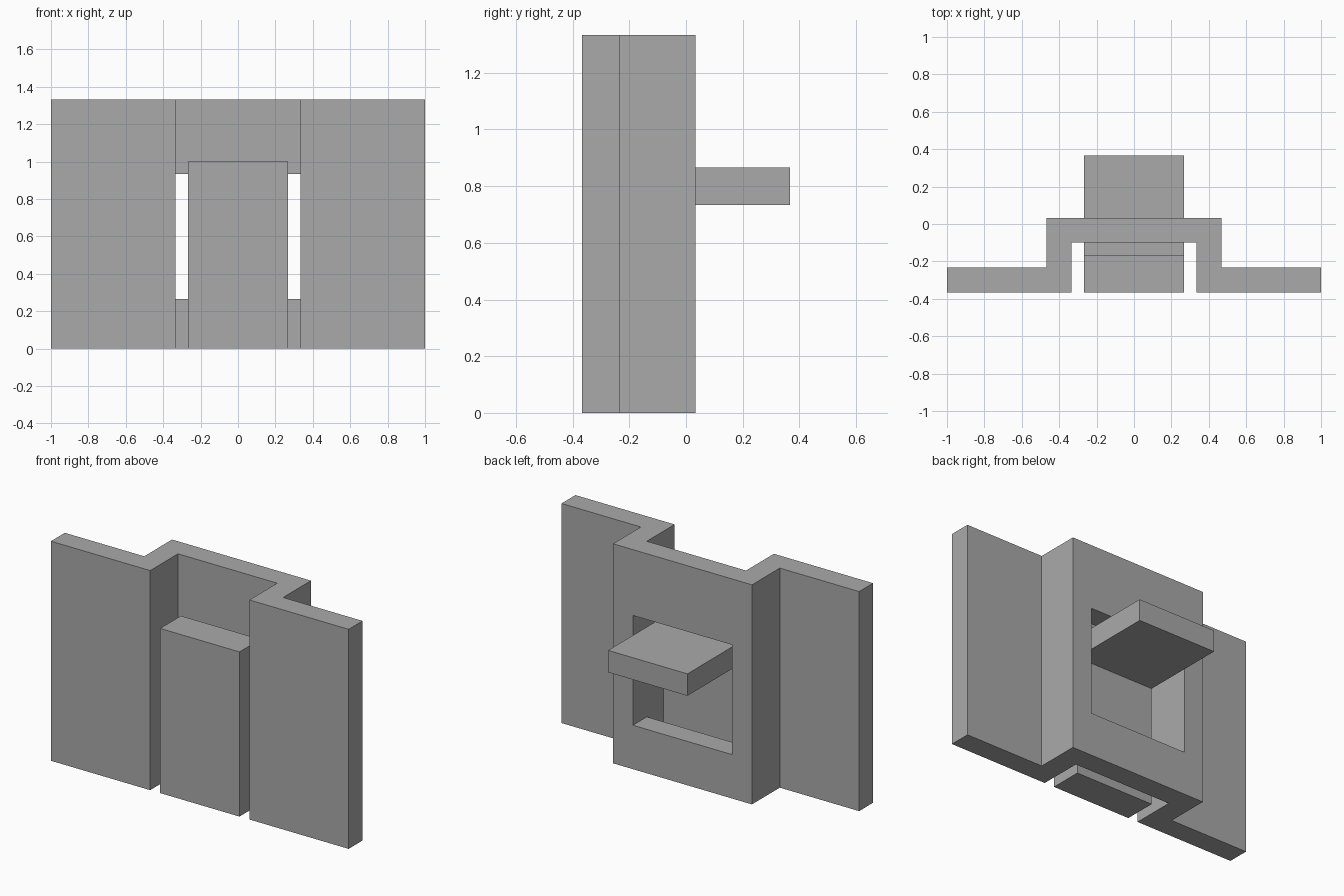
import bpy
import bmesh
from mathutils import Vector

U = 1 / 15  # design grid step

if "Cube" in bpy.data.objects:
    bpy.data.objects.remove(bpy.data.objects["Cube"], do_unlink=True)

grey = bpy.data.materials.new("plain_grey")
grey.use_nodes = True
grey.diffuse_color = (0.4, 0.4, 0.4, 1)
grey.node_tree.nodes["Principled BSDF"].inputs["Base Color"].default_value = (0.4, 0.4, 0.4, 1)


def prism(name, outline, sweep):
    """Extrude a closed outline (in grid steps) along the sweep vector."""
    bm = bmesh.new()
    face = bm.faces.new([bm.verts.new(Vector(p) * U) for p in outline])
    moved = bmesh.ops.extrude_face_region(bm, geom=[face], use_keep_orig=True)["geom"]
    verts = [v for v in moved if isinstance(v, bmesh.types.BMVert)]
    bmesh.ops.translate(bm, verts=verts, vec=Vector(sweep) * U)
    bmesh.ops.recalc_face_normals(bm, faces=bm.faces)
    mesh = bpy.data.meshes.new(name)
    bm.to_mesh(mesh)
    bm.free()
    mesh.materials.append(grey)
    obj = bpy.data.objects.new(name, mesh)
    bpy.context.collection.objects.link(obj)
    return obj


# Stepped wall: half plan mirrored in x, swept upwards
half = [(5, -1.5), (5, -5.5), (15, -5.5), (15, -3.5), (7, -3.5), (7, 0.5)]
plan = half + [(-x, y) for x, y in reversed(half)]
wall = prism("stepped_wall", [(x, y, 0) for x, y in plan], (0, 0, 20))

# Window opening through the recessed panel
window = [(-5, -2, 4), (5, -2, 4), (5, -2, 14), (-5, -2, 14)]
cutter = prism("window_cutter", window, (0, 3, 0))
cut = wall.modifiers.new("window", "BOOLEAN")
cut.operation = "DIFFERENCE"
cut.solver = "EXACT"
cut.object = cutter
bpy.context.view_layer.objects.active = wall
wall.select_set(True)
bpy.ops.object.modifier_apply(modifier=cut.name)
bpy.data.objects.remove(cutter, do_unlink=True)

# Sliding plate with a tab reaching back through the window
side = [(-5.5, 0), (-2.5, 0), (-2.5, 11), (5.5, 11),
        (5.5, 13), (-2.5, 13), (-2.5, 15), (-5.5, 15)]
prism("sliding_plate", [(-4, y, z) for y, z in side], (8, 0, 0))
